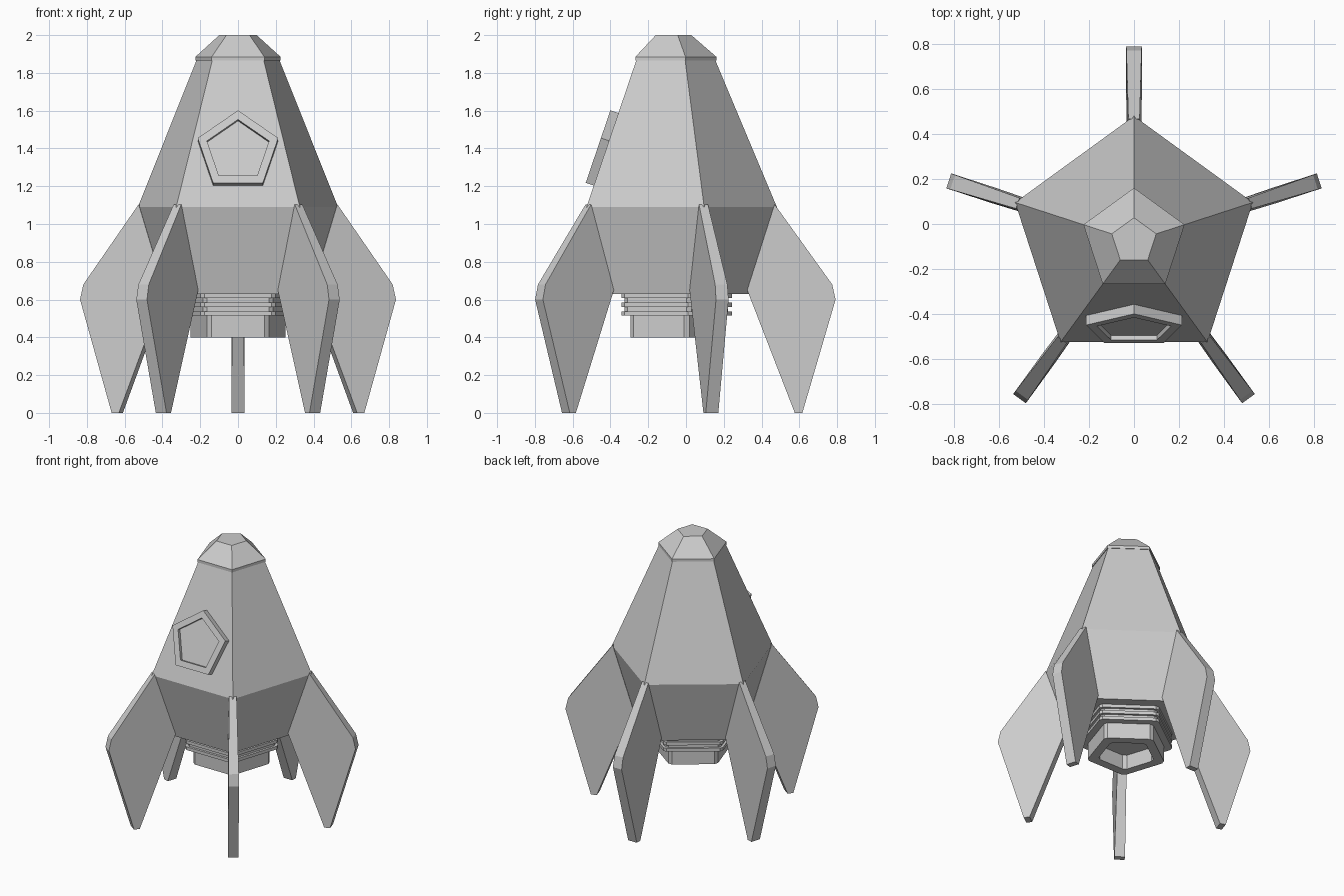
import bpy, bmesh
from math import sin, cos, radians
from mathutils import Matrix, Vector

if "Cube" in bpy.data.objects:
    bpy.data.objects.remove(bpy.data.objects["Cube"])

CENTRE = Vector((0, -0.076, 0))   # axis of the five-sided body


def finish(name, bm, matrix):
    bmesh.ops.recalc_face_normals(bm, faces=bm.faces)
    bm.transform(matrix)
    me = bpy.data.meshes.new(name)
    bm.to_mesh(me)
    bm.free()
    ob = bpy.data.objects.new(name, me)
    bpy.context.collection.objects.link(ob)
    return ob


def pentagon(r, z, cut=0.0):
    """Pentagon with one corner on +y; cut chamfers the corners."""
    c = [Vector((r * cos(radians(90 + 72 * k)), r * sin(radians(90 + 72 * k)), z)) for k in range(5)]
    if not cut:
        return c
    pts = []
    for k in range(5):
        for other in (c[k - 1], c[(k + 1) % 5]):
            pts.append(c[k] + (other - c[k]).normalized() * cut)
    return pts


def loft(name, levels, cut=0.0, matrix=Matrix.Translation(CENTRE)):
    """Skin pentagons given as (radius, height) and cap both ends."""
    bm = bmesh.new()
    rings = [[bm.verts.new(p) for p in pentagon(r, z, cut)] for r, z in levels]
    n = len(rings[0])
    for a, b in zip(rings, rings[1:]):
        for i in range(n):
            j = (i + 1) % n
            bm.faces.new((a[i], a[j], b[j], b[i]))
    bm.faces.new(rings[0][::-1])
    bm.faces.new(rings[-1])
    return finish(name, bm, matrix)


# Body and nose cap
loft("hull", [(0.413, 0.63), (0.557, 1.09), (0.23, 1.87)])
loft("nose_cap", [(0.237, 1.865), (0.237, 1.885), (0.104, 2.0)])

# Ribbed engine collar
ribs = []
for i in range(5):
    r = 0.328 if i % 2 == 0 else 0.308
    ribs += [(r, 0.63 - 0.023 * i), (r, 0.63 - 0.023 * (i + 1))]
loft("engine_collar", ribs, cut=0.016)

# Hollow nozzle
loft("engine_nozzle", [(0.27, 0.515), (0.27, 0.4), (0.195, 0.4), (0.195, 0.505)], cut=0.018)

# Porthole lying on the sloping front face
v = Vector((0, 0.265, 0.78)).normalized()
u = Vector((1, 0, 0))
nrm = u.cross(v)
frame = Matrix((u, v, nrm)).transposed().to_4x4()
frame.translation = (0, -0.43, 1.375)
loft("porthole", [(0.224, -0.01), (0.224, 0.045), (0.173, 0.045), (0.173, 0.022)], matrix=frame)

# Fin outline: radius, height, half thickness
FIN = [(0.545, 1.104, 0.025), (0.85, 0.68, 0.034), (0.868, 0.60, 0.035),
       (0.692, 0.0, 0.035), (0.652, 0.0, 0.035), (0.40, 0.65, 0.03)]
for k in range(5):
    bm = bmesh.new()
    left = [bm.verts.new((-t, r, z)) for r, z, t in FIN]
    right = [bm.verts.new((t, r, z)) for r, z, t in FIN]
    bm.faces.new(left)
    bm.faces.new(right[::-1])
    for i in range(len(FIN)):
        j = (i + 1) % len(FIN)
        bm.faces.new((left[i], left[j], right[j], right[i]))
    finish(f"fin_{k + 1}", bm, Matrix.Translation(CENTRE) @ Matrix.Rotation(radians(72 * k), 4, 'Z'))
